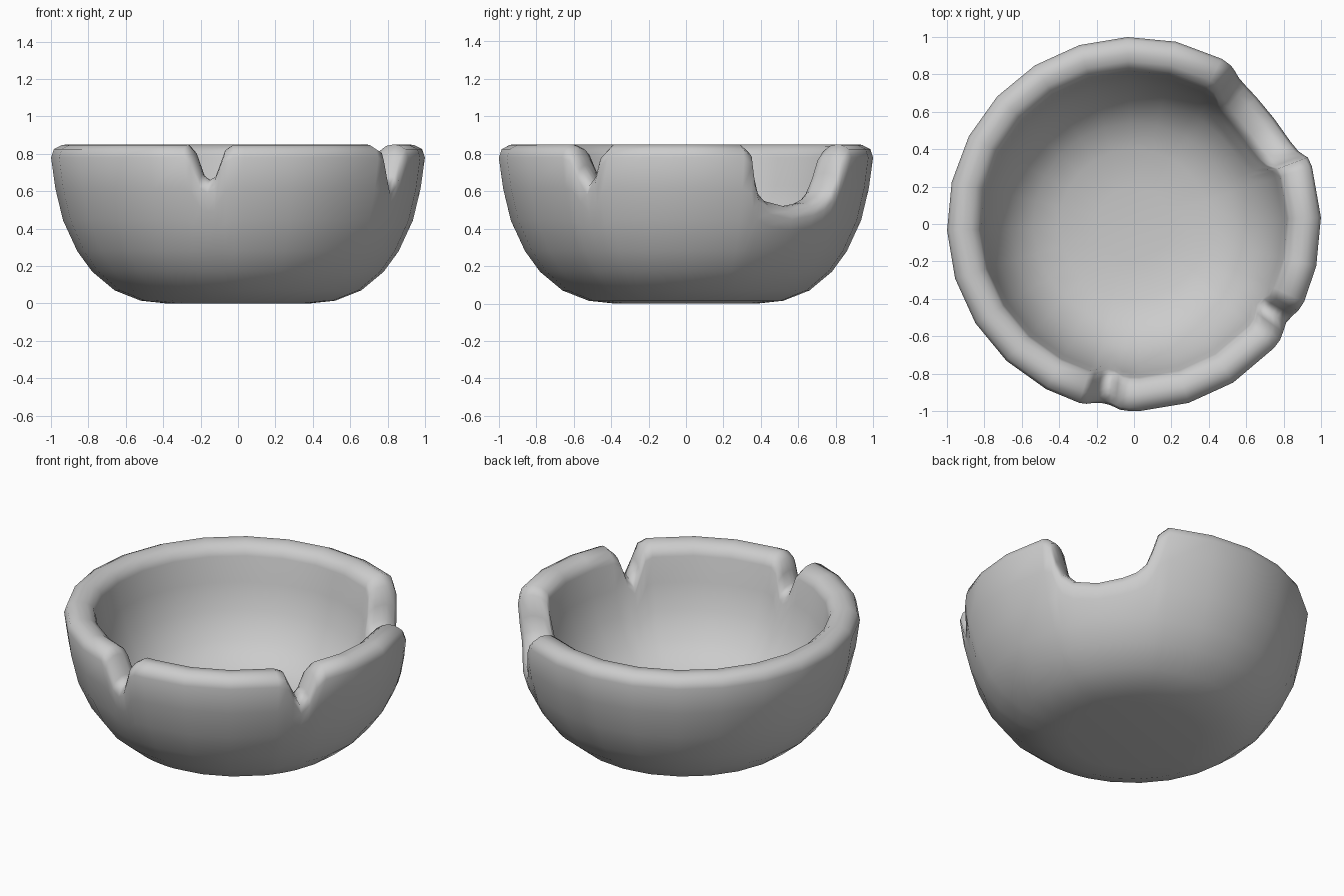
import bpy, bmesh
from math import radians, cos, sin

cube = bpy.data.objects.get("Cube")
if cube:
    bpy.data.objects.remove(cube, do_unlink=True)

RIM = 0.85
# Wall curves as (height, radius)
OUTER = [(0, .38), (.015, .52), (.07, .66), (.17, .78), (.28, .86), (.42, .93), (.6, .975), (.78, 1.0)]
INNER = [(.15, .2), (.17, .4), (.22, .54), (.32, .66), (.45, .74), (.6, .79), (.78, .82)]
# Rim height by angle inside each break
FRONT_CHIP = [(253, .85), (255.2, .81), (257.8, .69), (260.3, .66), (262.5, .68), (264.2, .75), (265.8, .82), (268.5, .85)]
SIDE_CHIP = [(318.5, .85), (321.5, .83), (324, .74), (327, .65), (330, .70), (332.2, .80), (335.5, .85)]
BACK_GAP = [(18, .85), (21, .81), (22.3, .69), (24, .61), (28, .55), (37, .52), (46, .54),
            (51, .57), (54.5, .62), (56.5, .70), (58.5, .80), (62, .85)]
BREAKS = [FRONT_CHIP, SIDE_CHIP, BACK_GAP]


def radius(curve, z):
    for (z0, r0), (z1, r1) in zip(curve, curve[1:]):
        if z <= z1:
            return r0 + (r1 - r0) * (z - z0) / (z1 - z0)
    return curve[-1][1]


def section(h):
    """Outer wall, rounded lip at height h, then inner wall down to the floor."""
    pts = [(r, z) for z, r in OUTER[:5]]
    top = h - .07
    ro, ri = radius(OUTER, top), radius(INNER, top)
    for t in (.33, .67, 1):
        z = .28 + (top - .28) * t
        pts.append((radius(OUTER, z), z))
    pts += [(ro - .015, h - .025), (ro - .06, h - .002), (ro - .09, h),
            (ri + .05, h - .008), (ri + .012, h - .035)]
    for t in (1, .67, .33):
        z = .32 + (top - .32) * t
        pts.append((radius(INNER, z), z))
    return pts + [(r, z) for z, r in reversed(INNER[:4])]


# Regular columns around the bowl, replaced by finer ones in the breaks
columns = [p for b in BREAKS for p in b]
for i in range(24):
    a = (i * 15 + 2) % 360
    if not any(b[0][0] - 3 < a < b[-1][0] + 3 for b in BREAKS):
        columns.append((a, RIM))
columns.sort()

# Loft the wall through all the columns
bm = bmesh.new()
rings = []
for angle, h in columns:
    c, s = cos(radians(angle)), sin(radians(angle))
    rings.append([bm.verts.new((r * c, r * s, z)) for r, z in section(h)])
for i, ring in enumerate(rings):
    after = rings[(i + 1) % len(rings)]
    for j in range(len(ring) - 1):
        bm.faces.new((ring[j], after[j], after[j + 1], ring[j + 1]))
# Base and inside floor
bm.faces.new([r[0] for r in reversed(rings)])
bm.faces.new([r[-1] for r in rings])
bmesh.ops.recalc_face_normals(bm, faces=bm.faces)
for f in bm.faces:
    f.smooth = True

mesh = bpy.data.meshes.new("broken_bowl")
bm.to_mesh(mesh)
bm.free()
bowl = bpy.data.objects.new("broken_bowl", mesh)
bpy.context.collection.objects.link(bowl)

# Plain grey clay
mat = bpy.data.materials.new("grey_clay")
mat.use_nodes = True
color = (.6, .6, .6, 1)
mat.diffuse_color = color
mat.node_tree.nodes["Principled BSDF"].inputs["Base Color"].default_value = color
mesh.materials.append(mat)
